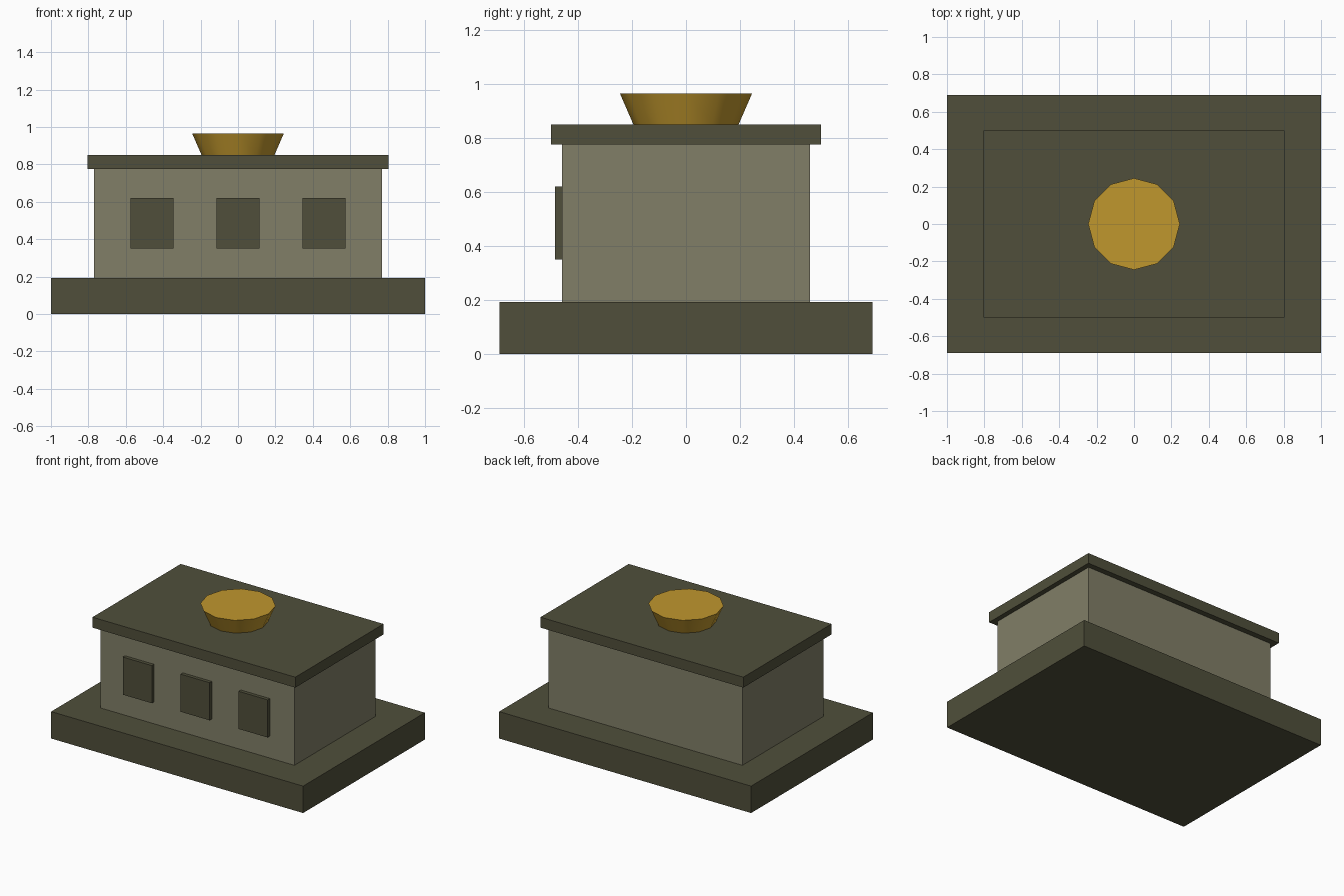
import bpy
import math

cube = bpy.data.objects.get("Cube")
if cube:
    bpy.data.objects.remove(cube, do_unlink=True)


def material(name, colour):
    mat = bpy.data.materials.new(name)
    mat.use_nodes = True
    mat.diffuse_color = (*colour, 1)
    mat.node_tree.nodes["Principled BSDF"].inputs["Base Color"].default_value = (*colour, 1)
    return mat


dark_olive = material("dark olive", (0.08, 0.078, 0.043))
pale_olive = material("pale olive", (0.22, 0.212, 0.137))
gold = material("gold", (0.53, 0.31, 0.027))


def box(name, mat, x, y, z):
    """Box spanning the given (low, high) ranges."""
    spans = (x, y, z)
    bpy.ops.mesh.primitive_cube_add(size=1, location=[(a + b) / 2 for a, b in spans])
    obj = bpy.context.object
    obj.name = name
    obj.scale = [b - a for a, b in spans]
    bpy.ops.object.transform_apply(location=False, rotation=False, scale=True)
    obj.data.materials.append(mat)
    return obj


# Stacked blocks
box("base_slab", dark_olive, (-1, 1), (-0.69, 0.69), (0, 0.193))
box("body", pale_olive, (-0.77, 0.77), (-0.46, 0.46), (0.193, 0.775))
box("roof_slab", dark_olive, (-0.805, 0.805), (-0.5, 0.5), (0.775, 0.85))

# Raised front panels
for name, x in (("right", -0.46), ("middle", 0), ("left", 0.46)):
    box(name + "_front_panel", dark_olive, (x - 0.115, x + 0.115), (-0.485, -0.46), (0.35, 0.62))

# Flared dish on the roof
bpy.ops.mesh.primitive_cone_add(vertices=12, radius1=0.195, radius2=0.245,
                                depth=0.115, location=(0, 0, 0.9075))
dish = bpy.context.object
dish.name = "roof_dish"
dish.data.materials.append(gold)
bpy.ops.object.shade_smooth_by_angle(angle=math.radians(40))
